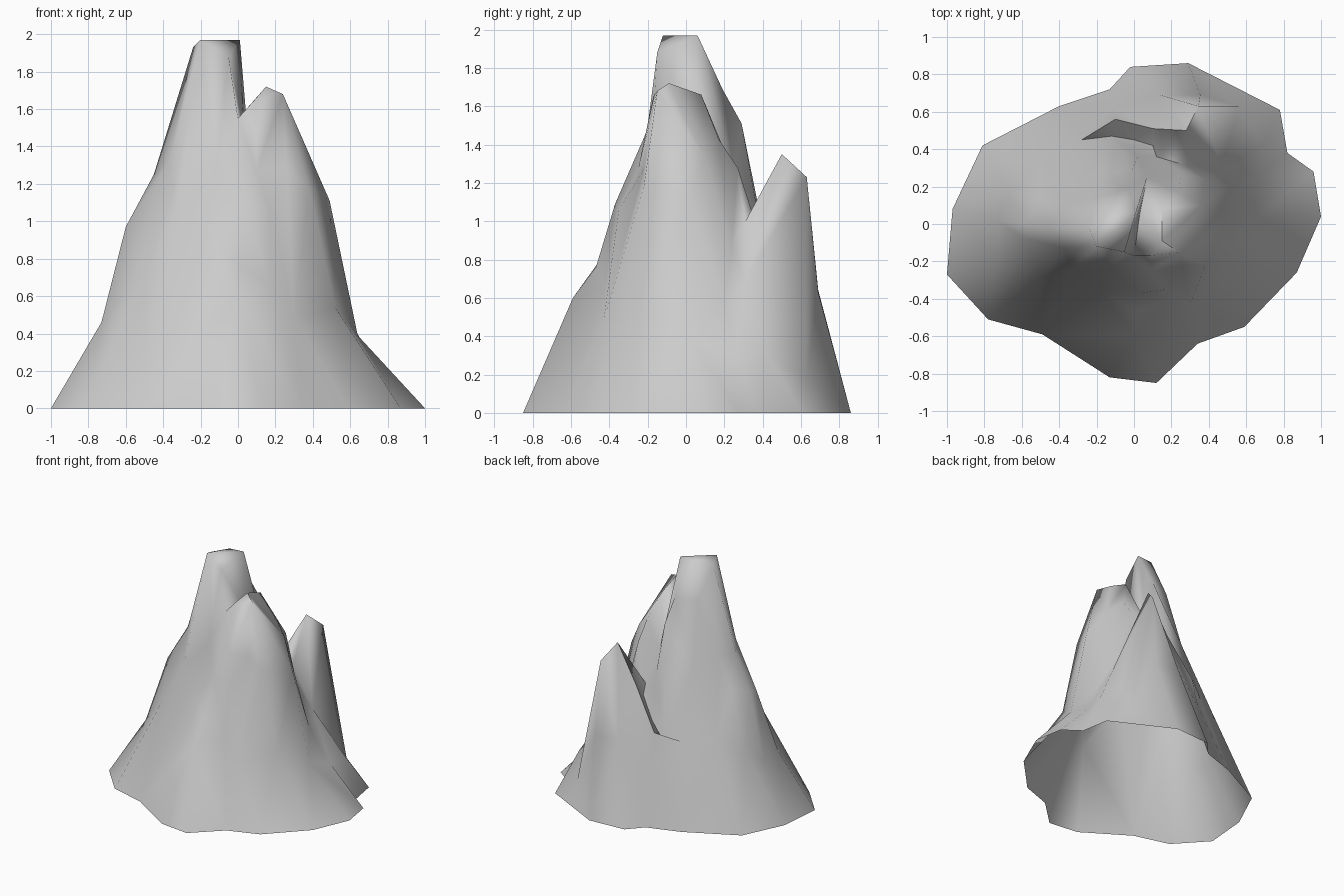
import bpy
import math
from mathutils import Vector
from mathutils.geometry import delaunay_2d_cdt

# Remove only the default cube
default_cube = bpy.data.objects.get("Cube")
if default_cube:
    bpy.data.objects.remove(default_cube, do_unlink=True)


def make_material(name, colour):
    """Plain flat material, the same in viewport and render."""
    material = bpy.data.materials.new(name)
    material.use_nodes = True
    material.diffuse_color = colour
    shader = material.node_tree.nodes["Principled BSDF"]
    shader.inputs["Base Color"].default_value = colour
    return material


points = []
edges = []


def line(*path):
    """Add a ridge or gully whose consecutive points stay joined by edges."""
    first = len(points)
    points.extend(Vector(p) for p in path)
    edges.extend((i, i + 1) for i in range(first, len(points) - 1))


def spots(*places):
    """Add loose points that shape a slope."""
    points.extend(Vector(p) for p in places)


# Irregular foot of the mountain, counter-clockwise seen from above
rim = [(-1, -.27), (-.78, -.51), (-.49, -.59), (-.13, -.82), (.12, -.85),
       (.34, -.64), (.59, -.55), (.87, -.26), (1, .04), (.96, .28),
       (.82, .38), (.78, .61), (.29, .86), (-.02, .84), (-.13, .72),
       (-.4, .63), (-.81, .42), (-.97, .08)]
points.extend(Vector((x, y, 0)) for x, y in rim)
foot_face = list(range(len(rim)))

# Main summit: flat crown, then the cliff edge on its inner side
line((-.2, -.12, 1.97), (-.24, -.02, 1.93), (-.12, .06, 1.96),
     (.01, .06, 1.97), (-.2, -.12, 1.97))
line((-.05, -.15, 1.88), (.01, .06, 1.97), (-.03, .19, 1.69),
     (-.01, .29, 1.51), (.02, .36, 1.12))

# Cleft between the main and second summits, opening into the rear bowl
line((0, -.17, 1.55), (.03, .05, 1.5), (.07, .25, 1.25),
     (.12, .36, 1), (.1, .42, .93), (0, .45, .76), (-.12, .47, .62))

# Second summit and its descending rear ridge
line((.09, -.17, 1.65), (.15, -.09, 1.72), (.15, .08, 1.66),
     (.24, .17, 1.43), (.25, .27, 1.28), (.29, .31, 1))
line((.15, -.09, 1.72), (.24, -.15, 1.68))

# Gully separating the rear summit
line((.12, .36, 1), (.29, .31, 1), (.38, .24, .87),
     (.52, .2, .58), (.67, .26, .3))

# Rear summit: steep back edge, side ridges and inner ridge
line((.28, .5, 1.35), (.345, .63, 1.23), (.355, .69, .63), (.29, .86, 0))
line((.28, .5, 1.35), (.47, .31, .69), (.69, .42, .31), (.82, .38, 0))
line((.345, .63, 1.23), (.47, .31, .69))
line((.28, .5, 1.35), (.1, .51, 1.04), (-.1, .56, .72))
spots((.14, .69, .64), (.56, .63, .18), (-.11, .62, .45))

# Shoulder and slope on the +x side
line((.24, -.15, 1.68), (.36, .1, 1.33), (.49, .02, 1.11),
     (.64, .02, .39), (.96, .28, 0))
line((.38, -.22, 1.18), (.52, -.22, .54), (.87, -.26, 0))
line((.52, -.22, .54), (.59, -.55, 0))

# Front buttress, with a hollow beside it
line((.09, -.17, 1.65), (.1, -.25, 1.27), (.04, -.37, 1.09),
     (.01, -.47, .76), (0, -.59, .6), (.12, -.85, 0))
spots((.17, -.35, 1.06), (.17, -.42, .66), (.3, -.43, .48),
      (.26, -.22, 1.27))
spots((-.12, -.23, 1.27), (-.17, -.36, .92))

# Shoulder and slope on the -x side
line((-.2, -.12, 1.97), (-.37, -.13, 1.31), (-.6, -.07, .97),
     (-.73, -.17, .46), (-1, -.27, 0))
line((-.37, -.13, 1.31), (-.33, -.24, 1.05), (-.5, -.28, .72), (-.78, -.51, 0))
line((-.24, -.02, 1.93), (-.45, -.02, 1.25), (-.59, 0, .98),
     (-.73, .02, .45), (-.97, .08, 0))

# Rear slope on the -x side
line((-.12, .06, 1.96), (-.2, .14, 1.68), (-.37, .1, 1.26),
     (-.51, .14, 1.03), (-.67, .17, .55), (-.81, .42, 0))
spots((-.25, .26, 1.2), (-.28, .45, .65), (-.5, .32, .68))

# Join the outline, ridges and slopes into one open shell
flat = [p.to_2d() for p in points]
joined = delaunay_2d_cdt(flat, edges, [foot_face], 1, 1e-5)
plan, faces, sources = joined[0], joined[2], joined[3]


def height(place, source):
    if source:
        return points[source[0]].z
    return min(points, key=lambda p: (p.to_2d() - place).length).z


verts = [(p.x, p.y, height(p, s)) for p, s in zip(plan, sources)]
mesh = bpy.data.meshes.new("mountain")
mesh.from_pydata(verts, [], faces)
mesh.update()
if sum(face.normal.z for face in mesh.polygons) < 0:
    mesh.flip_normals()

mountain = bpy.data.objects.new("mountain", mesh)
bpy.context.collection.objects.link(mountain)
mesh.materials.append(make_material("grey rock", (.6, .6, .6, 1)))

# Soft rock shading, with only the cliff edges kept sharp
bpy.ops.object.select_all(action="DESELECT")
mountain.select_set(True)
bpy.context.view_layer.objects.active = mountain
bpy.ops.object.shade_smooth_by_angle(angle=math.radians(80))
